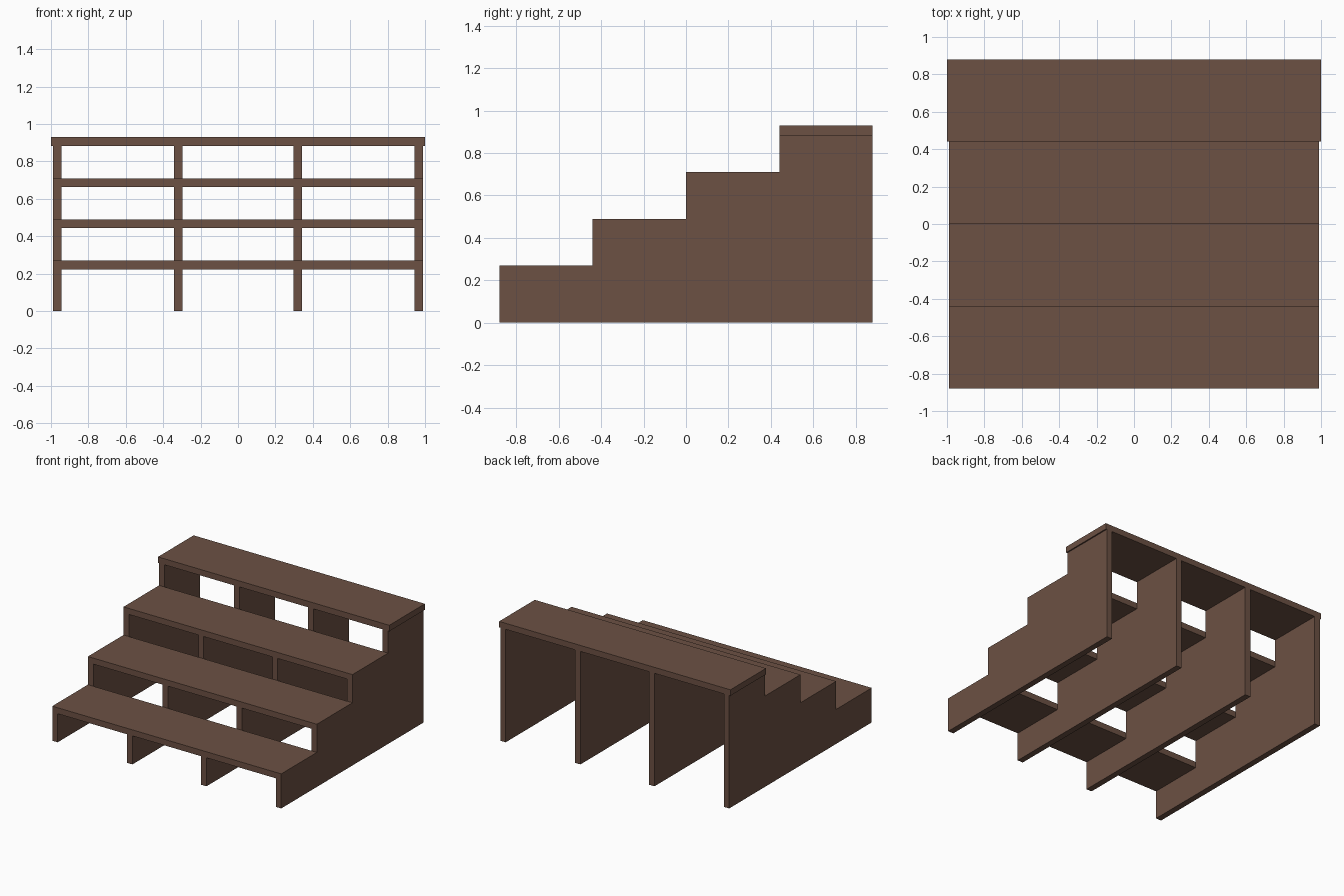
import bpy, bmesh

if "Cube" in bpy.data.objects:
    bpy.data.objects.remove(bpy.data.objects["Cube"])

wood = bpy.data.materials.new("dark brown wood")
wood.diffuse_color = (0.15, 0.082, 0.057, 1)
wood.use_nodes = True
wood.node_tree.nodes["Principled BSDF"].inputs["Base Color"].default_value = wood.diffuse_color

STEPS, DEPTH, RISE = 4, 0.44, 0.22
THICK = 0.047            # board thickness
FRONT = -0.88
FIRST_TOP = 0.27


def prism(name, profile, x0, x1):
    """Extrude a (y, z) profile from x0 to x1."""
    bm = bmesh.new()
    face = bm.faces.new([bm.verts.new((x0, y, z)) for y, z in profile])
    ext = bmesh.ops.extrude_face_region(bm, geom=[face])
    verts = [g for g in ext["geom"] if isinstance(g, bmesh.types.BMVert)]
    bmesh.ops.translate(bm, verts=verts, vec=(x1 - x0, 0, 0))
    bmesh.ops.recalc_face_normals(bm, faces=bm.faces)
    me = bpy.data.meshes.new(name)
    bm.to_mesh(me)
    bm.free()
    me.materials.append(wood)
    ob = bpy.data.objects.new(name, me)
    bpy.context.collection.objects.link(ob)
    return ob


# Stepped support panels, standing under the treads
profile = [(-FRONT, 0), (FRONT, 0)]
for i in range(STEPS):
    z = FIRST_TOP + i * RISE - THICK
    profile += [(FRONT + i * DEPTH, z), (FRONT + (i + 1) * DEPTH, z)]
for n, x in enumerate((-0.9665, -0.32, 0.32, 0.9665)):
    prism(f"stepped_panel_{n + 1}", profile, x - THICK / 2, x + THICK / 2)

# Treads; the top one overhangs slightly at both ends
for i in range(STEPS):
    half = 1.0 if i == STEPS - 1 else 0.99
    y0, top = FRONT + i * DEPTH, FIRST_TOP + i * RISE
    prism(f"tread_{i + 1}",
          [(y0, top - THICK), (y0 + DEPTH, top - THICK), (y0 + DEPTH, top), (y0, top)],
          -half, half)
